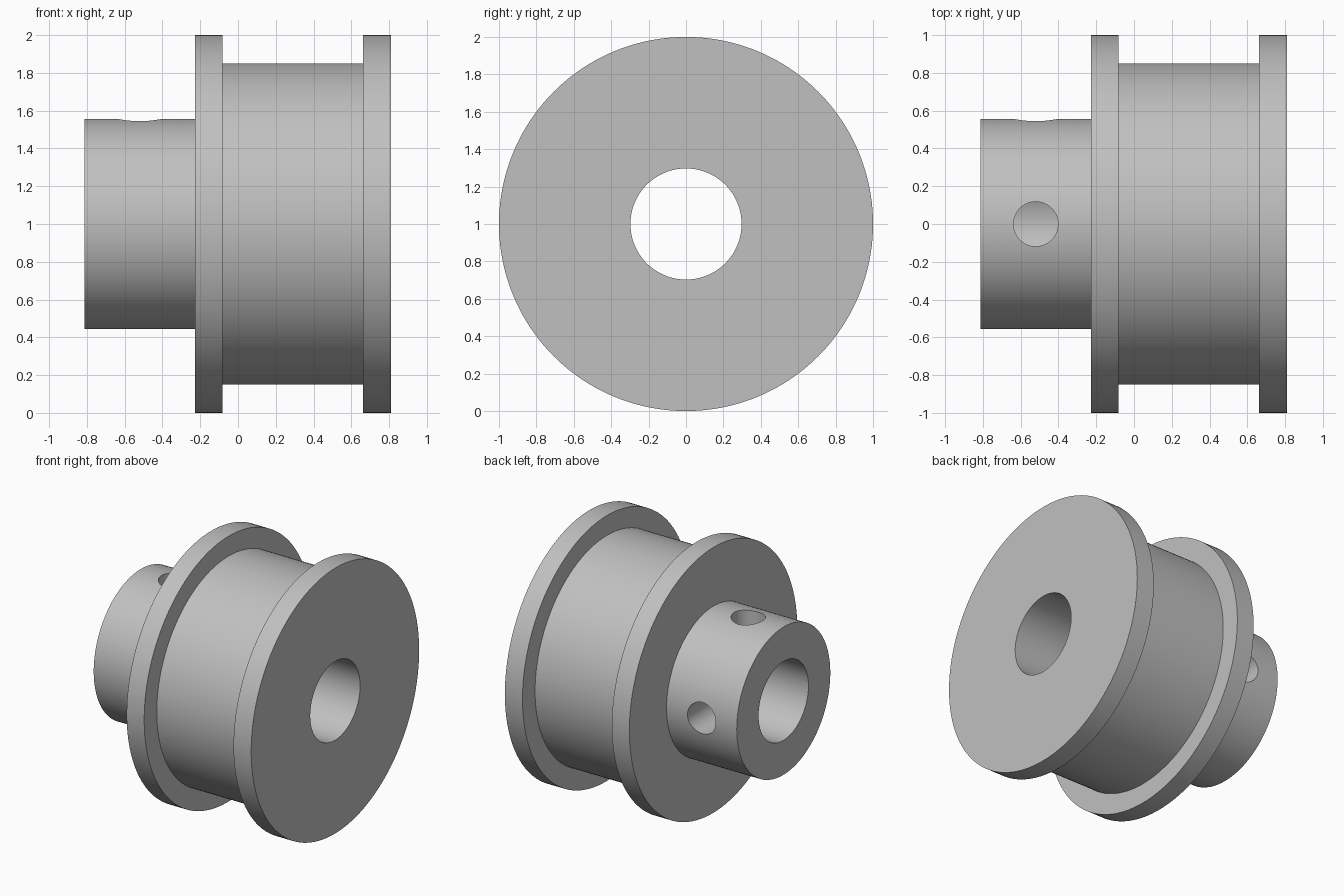
import bpy, bmesh, math
from mathutils import Matrix, Vector

if "Cube" in bpy.data.objects:
    bpy.data.objects.remove(bpy.data.objects["Cube"], do_unlink=True)

AXIS_Z = 1.0
SEGMENTS = 160

# Plain grey metal
metal = bpy.data.materials.new("grey_metal")
metal.use_nodes = True
grey = (0.53, 0.53, 0.53, 1)
metal.diffuse_color = grey
metal.node_tree.nodes["Principled BSDF"].inputs["Base Color"].default_value = grey


def add_object(name, bm):
    mesh = bpy.data.meshes.new(name)
    bmesh.ops.recalc_face_normals(bm, faces=bm.faces)
    bm.to_mesh(mesh)
    bm.free()
    mesh.materials.append(metal)
    obj = bpy.data.objects.new(name, mesh)
    bpy.context.collection.objects.link(obj)
    return obj


def lathe(name, profile):
    """Turn a closed (x, radius) profile around the x axis."""
    bm = bmesh.new()
    rings = []
    for i in range(SEGMENTS):
        a = math.tau * i / SEGMENTS
        rings.append([bm.verts.new((x, r * math.cos(a), AXIS_Z + r * math.sin(a)))
                      for x, r in profile])
    for i, ring in enumerate(rings):
        following = rings[(i + 1) % SEGMENTS]
        for j in range(len(profile)):
            k = (j + 1) % len(profile)
            bm.faces.new((ring[j], ring[k], following[k], following[j]))
    return add_object(name, bm)


def screw_hole_cutter(name, direction):
    """Cylinder reaching from the open bore to outside the hub."""
    bm = bmesh.new()
    direction = Vector(direction)
    centre = Vector((-0.52, 0, AXIS_Z)) + direction * 0.45
    turn = direction.to_track_quat('Z', 'Y').to_matrix().to_4x4()
    bmesh.ops.create_cone(bm, cap_ends=True, segments=64, radius1=0.118,
                          radius2=0.118, depth=0.6,
                          matrix=Matrix.Translation(centre) @ turn)
    cutter = add_object(name, bm)
    cutter.hide_render = True
    return cutter


# Hub, two flanges and drum, turned as one piece around the bore
pulley = lathe("flanged_pulley", [
    (-0.813, 0.297), (-0.813, 0.557), (-0.228, 0.557), (-0.228, 1.0),
    (-0.082, 1.0), (-0.082, 0.85), (0.663, 0.85), (0.663, 1.0),
    (0.81, 1.0), (0.81, 0.297)])

# Set screw holes in the top and back of the hub
cutters = [screw_hole_cutter("top_hole_cutter", (0, 0, 1)),
           screw_hole_cutter("back_hole_cutter", (0, 1, 0))]
for cutter in cutters:
    cut = pulley.modifiers.new(cutter.name, 'BOOLEAN')
    cut.object = cutter
    cut.operation = 'DIFFERENCE'
    cut.solver = 'EXACT'

# Bake the cuts, then drop the cutters
depsgraph = bpy.context.evaluated_depsgraph_get()
cut_mesh = bpy.data.meshes.new_from_object(pulley.evaluated_get(depsgraph))
pulley.modifiers.clear()
pulley.data = cut_mesh
for cutter in cutters:
    bpy.data.objects.remove(cutter, do_unlink=True)

# Smooth round surfaces with crisp edges
bpy.ops.object.select_all(action='DESELECT')
pulley.select_set(True)
bpy.context.view_layer.objects.active = pulley
bpy.ops.object.shade_smooth_by_angle(angle=math.radians(30))
